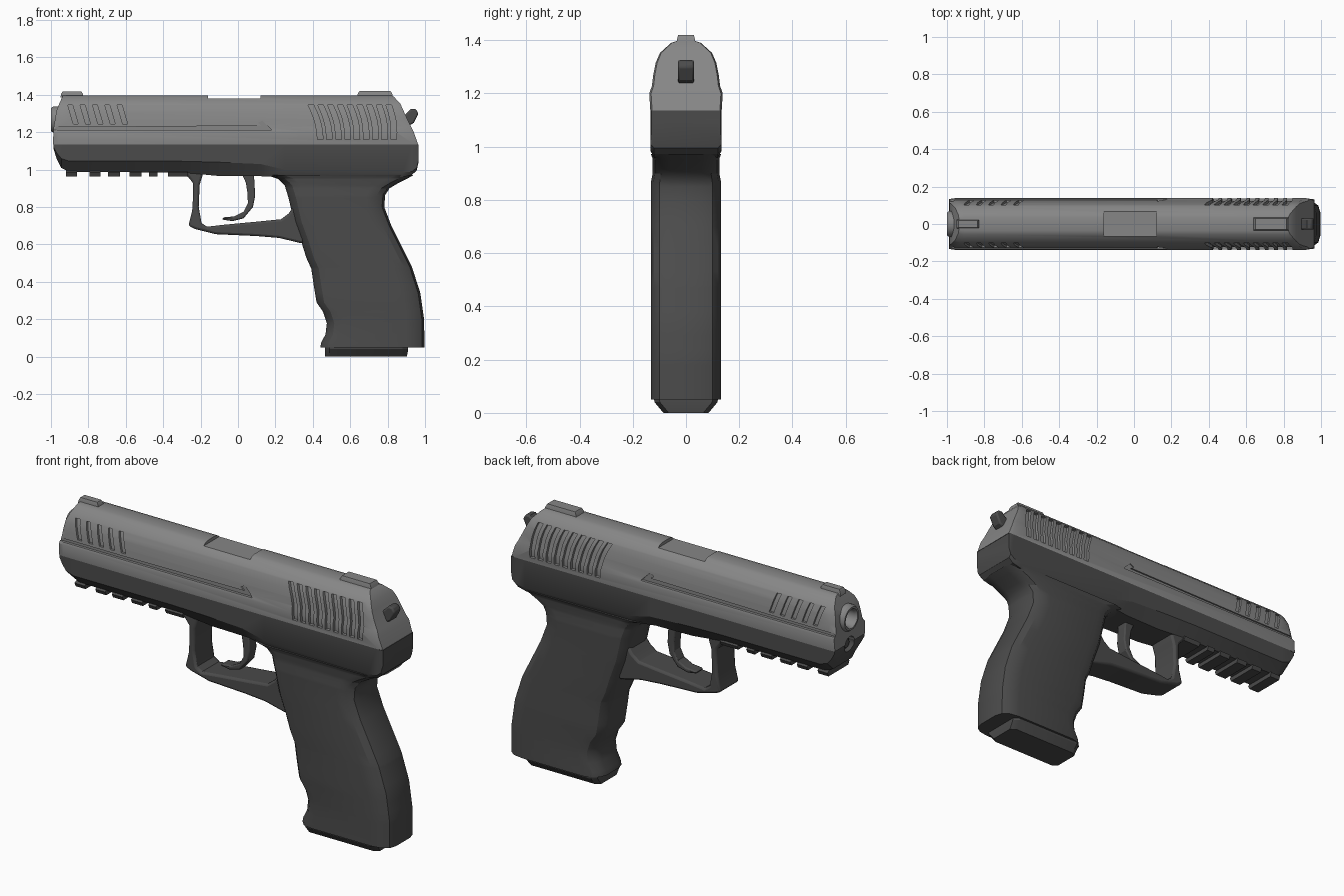
import bpy, bmesh, math

if "Cube" in bpy.data.objects:
    bpy.data.objects.remove(bpy.data.objects["Cube"])


def material(name, v):
    m = bpy.data.materials.new(name)
    m.diffuse_color = (v, v, v, 1)
    m.use_nodes = True
    m.node_tree.nodes["Principled BSDF"].inputs["Base Color"].default_value = m.diffuse_color
    return m


DARK, MID = material("dark_polymer", 0.07), material("grey_steel", 0.24)


def make(name, bm, mat):
    bmesh.ops.recalc_face_normals(bm, faces=bm.faces)
    me = bpy.data.meshes.new(name)
    bm.to_mesh(me)
    bm.free()
    ob = bpy.data.objects.new(name, me)
    bpy.context.collection.objects.link(ob)
    if mat:
        me.materials.append(mat)
    return ob


def loft(name, shells, mat=None):
    """Each shell is a list of rings; ends are capped with strips of quads."""
    bm = bmesh.new()
    for rings in shells:
        vs = [[bm.verts.new(p) for p in r] for r in rings]
        n = len(vs[0])
        for a, b in zip(vs, vs[1:]):
            for i in range(n):
                j = (i + 1) % n
                bm.faces.new((a[i], a[j], b[j], b[i]))
        for r in (vs[0], vs[-1]):
            for i in range(n // 2 - 1):
                bm.faces.new((r[i], r[i + 1], r[n - 2 - i], r[n - 1 - i]))
    return make(name, bm, mat)


def mirror(half):
    return half + [(x, -y, z) for x, y, z in reversed(half)]


def circle(x, r, z, n=28):
    return [(x, r * math.cos((i + .5) * math.tau / n), z + r * math.sin((i + .5) * math.tau / n))
            for i in range(n)]


def prism(name, pts, y0, y1, mat=None, bevel=0):
    """Side (x, z) outline extruded from y0 to y1."""
    bm = bmesh.new()
    f = bm.faces.new([bm.verts.new((x, y0, z)) for x, z in pts])
    ext = bmesh.ops.extrude_face_region(bm, geom=[f])["geom"]
    bmesh.ops.translate(bm, vec=(0, y1 - y0, 0), verts=[v for v in ext if isinstance(v, bmesh.types.BMVert)])
    ob = make(name, bm, mat)
    if bevel:
        b = ob.modifiers.new("bevel", 'BEVEL')
        b.width, b.segments, b.limit_method, b.angle_limit = bevel, 2, 'ANGLE', math.radians(50)
    return ob


def cut(ob, *cutters):
    for c in cutters:
        m = ob.modifiers.new("cut", 'BOOLEAN')
        m.operation, m.solver, m.object = 'DIFFERENCE', 'EXACT', c
        bpy.context.view_layer.objects.active = ob
        bpy.ops.object.modifier_apply(modifier=m.name)


def interp(table, t):
    for (a, u), (b, v) in zip(table, table[1:]):
        if t <= b:
            return u + (v - u) * max(0, t - a) / (b - a)
    return table[-1][1]


def taper_box(name, x0, x1, w, z0, z1, d, mat):
    return loft(name, [[mirror([(x0 + e, w - e * .5, z), (x1 - e, w - e * .5, z)])
                        for z, e in ((z0, 0), (z1 - d, d * .4), (z1, d))]], mat)


# Slide: one cross-section with shaped muzzle and rear ends
SECTION = [(.134, 1.135), (.138, 1.2), (.128, 1.228), (.123, 1.27), (.114, 1.315),
           (.098, 1.352), (.056, 1.39), (.035, 1.397)]
FRONT = [(1.135, -.99), (1.23, -.985), (1.32, -.97), (1.40, -.935)]
REAR = [(1.135, .963), (1.17, .955), (1.26, .91), (1.37, .86), (1.40, .82)]


def side_y(z):
    return interp([(b, a) for a, b in SECTION], z)


slide = loft("slide", [[
    mirror([(interp(FRONT, z), y * (.88 if z > 1.21 else .97), z) for y, z in SECTION]),
    mirror([(interp(FRONT, z) + .028, y, z) for y, z in SECTION]),
    mirror([(interp(REAR, z) - .02, y, z) for y, z in SECTION]),
    mirror([(interp(REAR, z), y * .95, z) for y, z in SECTION])]], MID)


# Grip serrations, following the curved slide side
def serration(s, x_top, lean, bow, w, z0, z1, depth):
    rings = []
    for k in range(6):
        t = k / 5
        z = z0 + (z1 - z0) * t
        x = x_top + lean * (1 - t) - bow * math.sin(math.pi * t)
        y = s * (side_y(z) - depth)
        rings.append([(x, y, z), (x + w, y, z), (x + w, s * .2, z), (x, s * .2, z)])
    return rings


grooves = []
for s in (-1, 1):
    grooves += [serration(s, .375 + .052 * i, .05 - .003 * i, -.012, .03, 1.16, 1.345, .016) for i in range(9)]
    grooves += [serration(s, -.91 + .066 * i, .03, 0, .026, 1.243, 1.345, .012) for i in range(5)]
cutters = [loft("serration_cutter", grooves)]

# Side relief groove, ejection port, muzzle and guide rod holes
relief = [(-1.02, 1.212), (.18, 1.212), (.13, 1.262), (.105, 1.25), (.125, 1.235), (-.6, 1.229), (-1.02, 1.229)]
cutters += [prism("relief_cutter", relief, s * .119, s * .2) for s in (-1, 1)]
cutters.append(prism("port_cutter", [(-.16, 1.38), (.12, 1.38), (.12, 1.5), (-.16, 1.5)], -.15, .15))
cutters.append(loft("muzzle_cutter", [[circle(-1.1, .069, 1.268), circle(-.73, .069, 1.268)]]))
rod_cutter = loft("rod_cutter", [[circle(-1.1, .042, 1.125), circle(-.9, .042, 1.125)]])
cut(slide, *cutters, rod_cutter)

# Barrel and guide rod
loft("barrel", [[circle(x, r, 1.268) for x, r in
                 ((-.72, .07), (-.988, .07), (-1, .062), (-1, .052), (-.985, .045), (-.75, .045))]], MID)
loft("guide_rod", [[circle(-.88, .028, 1.125), circle(-.965, .028, 1.125), circle(-.97, .022, 1.125)]], DARK)

# Sights and hammer
taper_box("front_sight", -.95, -.825, .024, 1.385, 1.418, .012, MID)
taper_box("rear_sight", .635, .83, .036, 1.385, 1.42, .014, MID)
prism("hammer", [(.86, 1.24), (.86, 1.28), (.89, 1.29), (.925, 1.325), (.95, 1.325), (.965, 1.30),
                 (.94, 1.25), (.92, 1.238)], -.03, .03, DARK, .008)

# Frame body: chamfered dust cover running back to the tail
BODY = [(-.986, 1.11, .09, 1.12), (-.97, 1.06, .08, 1.09), (-.945, 1.01, .08, 1.06), (-.90, .988, .08, 1.045),
        (-.3, .985, .08, 1.045), (-.1, .966, .085, 1.04), (.12, .965, .09, 1.03), (.25, .96, .115, 1.0),
        (.88, .96, .12, .985), (.93, .972, .12, .99), (.955, .995, .12, 1.01), (.965, 1.04, .12, 1.05),
        (.963, 1.1, .12, 1.11)]
frame = loft("frame", [[mirror([(x, .134 if -.96 < x < .96 else .13, 1.135),
                                (x, .134 if -.96 < x < .96 else .13, zc), (x, wb, zb)])
                        for x, zb, wb, zc in BODY]], DARK)
cut(frame, rod_cutter)
for c in cutters + [rod_cutter]:
    bpy.data.objects.remove(c)

# Grip: rounded rings following the front strap and back strap
STRAP_F = [(.05, .44), (.075, .445), (.12, .468), (.18, .475), (.24, .455), (.29, .42), (.38, .405),
           (.47, .392), (.53, .365), (.61, .34), (.72, .30), (.85, .27), (.915, .25), (.95, .215), (.972, .15)]
STRAP_B = [(.05, .997), (.2, .995), (.34, .975), (.48, .93), (.60, .87), (.70, .82), (.80, .782),
           (.865, .787), (.9, .81), (.93, .86), (.955, .91), (.972, .94)]
rings = []
for z in sorted({z for z, _ in STRAP_F + STRAP_B}):
    f, b = interp(STRAP_F, z), interp(STRAP_B, z)
    w = .125 if .88 < z < .96 else .132
    rings.append(mirror([(f, w * .4, z), (f + .012, w * .68, z), (f + .04, w * .9, z), (f + .09, w, z),
                         (b - .1, w, z), (b - .045, w * .93, z), (b - .012, w * .75, z), (b, w * .45, z)]))
loft("grip", [rings], DARK)

# Magazine base
loft("magazine_base", [[mirror([(.465, w - .02, z), (.49, w, z), (b - .03, w, z), (b, w - .02, z)])
                        for z, w, b in ((.06, .122, .91), (.04, .118, .91), (0, .085, .903))]], DARK)

# Trigger guard and trigger
GUARD = [(-.38, .99), (-.36, .967), (-.27, .966), (-.242, .93), (-.24, .86), (-.245, .78), (-.265, .70),
         (-.23, .683), (-.12, .655), (.1, .645), (.22, .635), (.345, .605), (.4, .7), (.32, .82), (.295, .80),
         (.27, .765), (.23, .735), (.1, .722), (-.08, .705), (-.165, .695), (-.195, .715), (-.21, .80),
         (-.205, .92), (-.19, .967), (-.19, .99)]
prism("trigger_guard", GUARD, -.082, .082, DARK, .012)
TRIGGER = [(.02, .98), (.042, .93), (.05, .88), (.053, .82), (.03, .775), (-.02, .75), (-.078, .745),
           (-.085, .733), (-.03, .725), (.03, .74), (.08, .80), (.092, .86), (.085, .98)]
prism("trigger", TRIGGER, -.032, .032, DARK, .008)

# Accessory rail teeth
teeth = []
for x0, x1 in ((-.92, -.86), (-.795, -.735), (-.695, -.632), (-.58, -.515), (-.475, -.43), (-.375, -.27)):
    teeth.append([mirror([(x, .07, 1.0), (x, .095, .985), (x, .085, .964)]) for x in (x0, x1)])
loft("rail_teeth", teeth, DARK)

# Smooth shading with crisp edges
bpy.ops.object.select_all(action='SELECT')
bpy.context.view_layer.objects.active = slide
bpy.ops.object.shade_smooth_by_angle(angle=math.radians(28))
